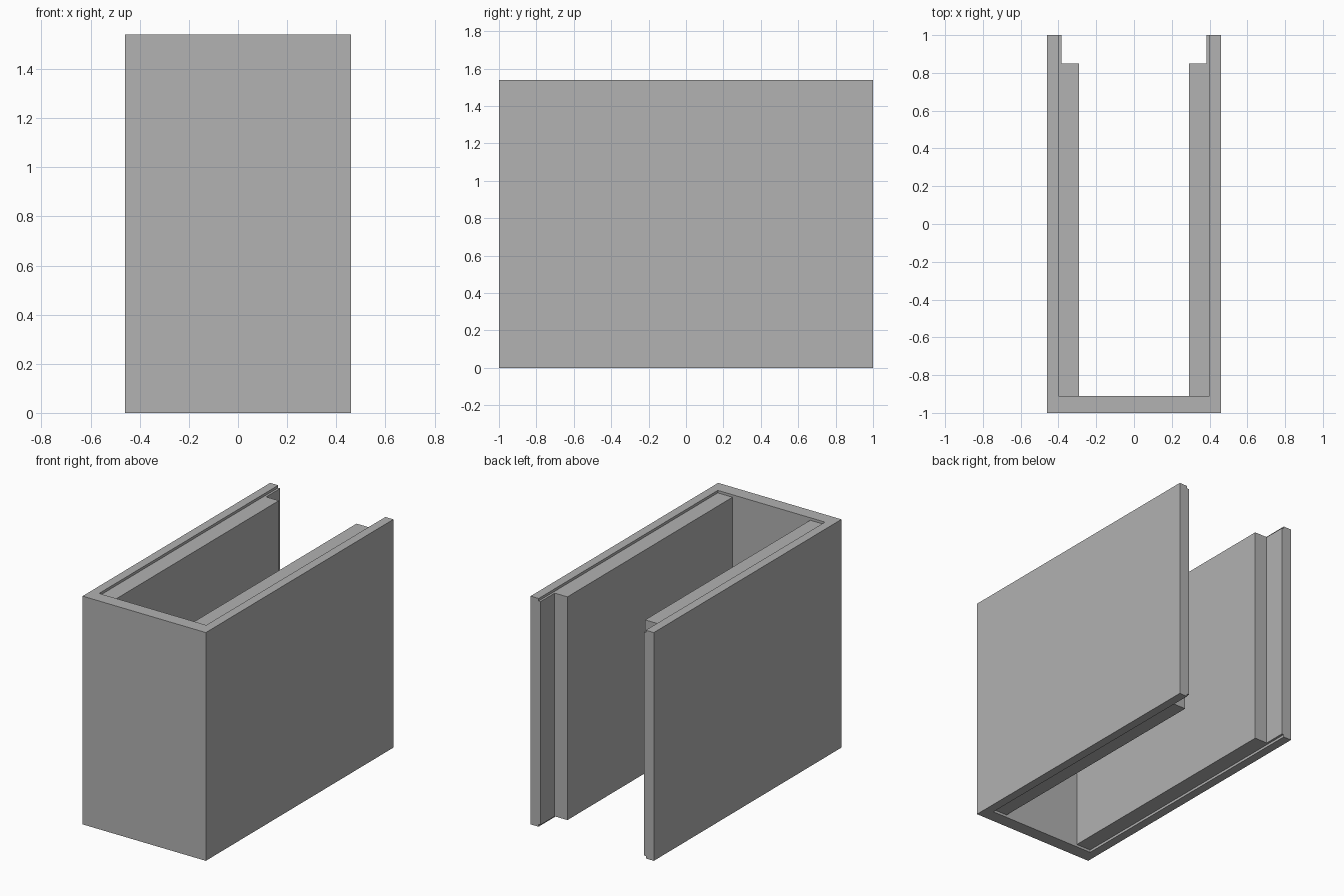
import bpy
import bmesh

cube = bpy.data.objects.get("Cube")
if cube:
    bpy.data.objects.remove(cube, do_unlink=True)

HEIGHT = 1.54
INSET = 0.017   # linings stop short of the shell's top and bottom

grey = bpy.data.materials.new("mid_grey")
grey.use_nodes = True
colour = (0.445, 0.445, 0.445, 1)
grey.diffuse_color = colour
grey.node_tree.nodes["Principled BSDF"].inputs["Base Color"].default_value = colour


def prism(name, outline, z0, z1):
    """Extrude a plan outline from z0 up to z1."""
    bm = bmesh.new()
    base = bm.faces.new([bm.verts.new((x, y, z0)) for x, y in outline])
    top = bmesh.ops.extrude_face_region(bm, geom=[base])["geom"]
    verts = [v for v in top if isinstance(v, bmesh.types.BMVert)]
    bmesh.ops.translate(bm, verts=verts, vec=(0, 0, z1 - z0))
    bmesh.ops.recalc_face_normals(bm, faces=bm.faces)
    mesh = bpy.data.meshes.new(name)
    bm.to_mesh(mesh)
    bm.free()
    mesh.materials.append(grey)
    obj = bpy.data.objects.new(name, mesh)
    bpy.context.collection.objects.link(obj)
    return obj


# U-shaped outer shell, open at the back, top and bottom
half = [(0.46, -1), (0.46, 1), (0.4, 1), (0.4, -0.91)]
prism("outer_shell", half + [(-x, y) for x, y in reversed(half)], 0, HEIGHT)

# Stepped lining on each side wall, with a thin lip at the back
lining = [(0.4, -0.91), (0.4, 1), (0.385, 1), (0.385, 0.85),
          (0.29, 0.85), (0.29, -0.91)]
for side, sign in (("left", 1), ("right", -1)):
    prism(side + "_lining", [(sign * x, y) for x, y in lining],
          INSET, HEIGHT - INSET)
